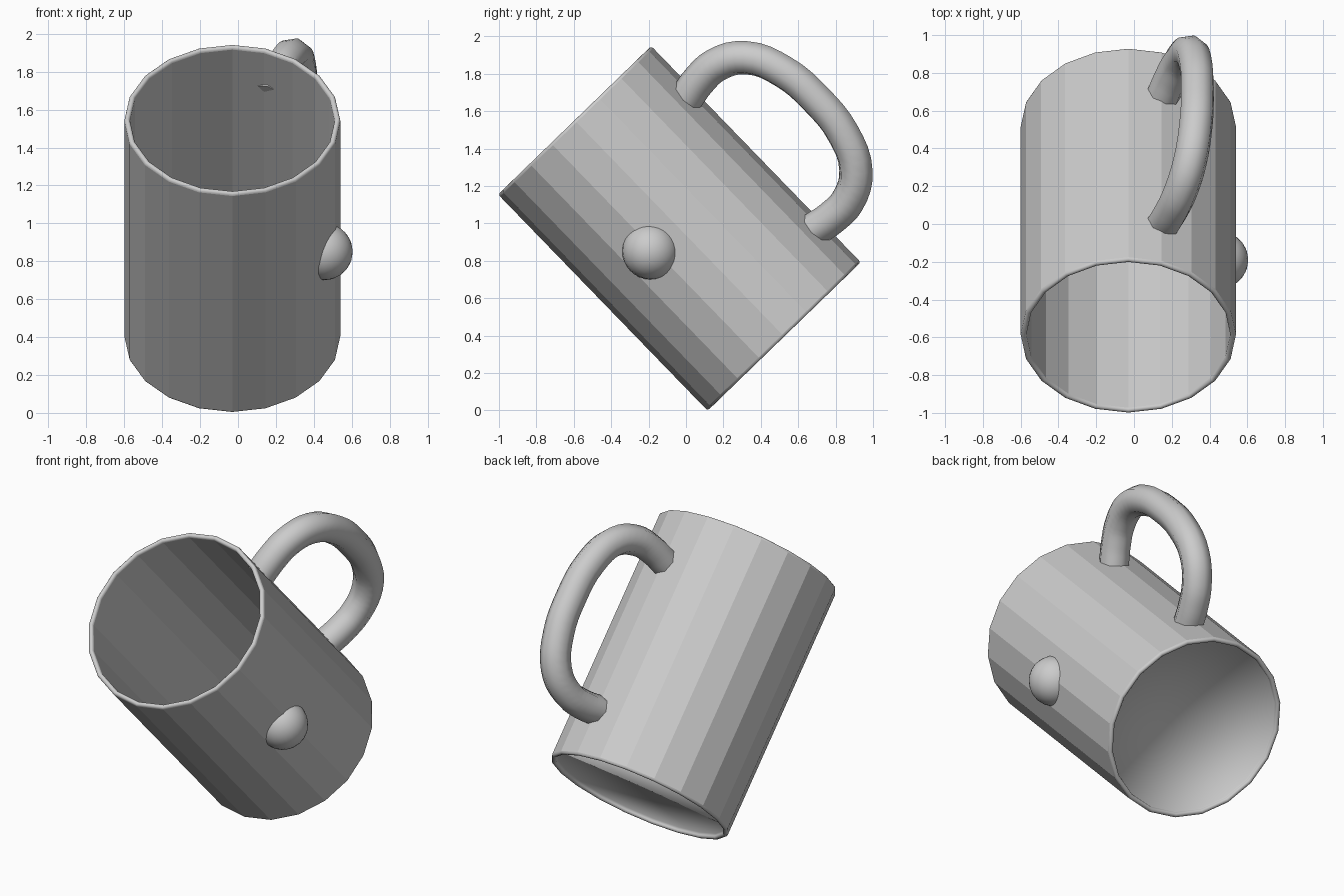
import bpy, bmesh, math
from mathutils import Matrix, Vector

if "Cube" in bpy.data.objects:
    bpy.data.objects.remove(bpy.data.objects["Cube"])

SIDES = 20
RADIUS, INNER, HEIGHT = 0.57, 0.54, 1.61
HANDLE_TURN = math.radians(20)
# Everything is built upright, then tipped towards the front
TILT = Matrix.Translation((-0.03, 0.525, 0.395)) @ Matrix.Rotation(math.radians(44.1), 4, 'X')

clay = bpy.data.materials.new("plain grey")
GREY = (0.6, 0.6, 0.6, 1)
clay.use_nodes = True
clay.diffuse_color = GREY
clay.node_tree.nodes["Principled BSDF"].inputs["Base Color"].default_value = GREY


def place(name, data, local=Matrix()):
    obj = bpy.data.objects.new(name, data)
    bpy.context.collection.objects.link(obj)
    data.materials.append(clay)
    obj.matrix_world = TILT @ local
    return obj


# Cup: one lathed profile with rounded lip and foot, and a recessed base
def lip(z, sign):
    mid, half = (RADIUS + INNER) / 2, (RADIUS - INNER) / 2
    return [(mid + half * math.cos(a), z + sign * half * math.sin(a))
            for a in [math.pi * i / 6 for i in range(7)]]


foot = lip(0.015, -1)[::-1]
profile = [(0, 0.03), (INNER, 0.03)] + foot + lip(HEIGHT - 0.015, 1) + [(INNER, 0.07), (0, 0.07)]
bm = bmesh.new()
verts = [bm.verts.new((r, 0, z)) for r, z in profile]
edges = [bm.edges.new(pair) for pair in zip(verts, verts[1:])]
bmesh.ops.spin(bm, geom=verts + edges, axis=(0, 0, 1), cent=(0, 0, 0),
               angle=math.tau, steps=SIDES)
bmesh.ops.remove_doubles(bm, verts=bm.verts, dist=0.0005)
bmesh.ops.recalc_face_normals(bm, faces=bm.faces)
for f in bm.faces:
    tall = max(v.co.z for v in f.verts) - min(v.co.z for v in f.verts)
    f.smooth = tall < 1
mesh = bpy.data.meshes.new("cup")
bm.to_mesh(mesh)
bm.free()
place("cup", mesh)

# Handle: round tube along a D-shaped path, mirrored about its middle
half_path = [(0.49, 0.545), (0.51, 0.66), (0.505, 0.80), (0.42, 0.95), (0.23, 1.045)]
path = half_path + [(0, 1.07)] + [(-s, r) for s, r in reversed(half_path)]
curve = bpy.data.curves.new("handle_path", 'CURVE')
curve.dimensions = '3D'
curve.bevel_depth = 0.092
curve.bevel_resolution = 2
curve.resolution_u = 4
curve.use_fill_caps = True
spline = curve.splines.new('BEZIER')
spline.bezier_points.add(len(path) - 1)
for p, (s, r) in zip(spline.bezier_points, path):
    p.co = (0, r, 0.79 + s)
    p.handle_left_type = p.handle_right_type = 'AUTO'
place("handle", curve, Matrix.Rotation(-HANDLE_TURN, 4, 'Z'))

# Round stud on the left side
bm = bmesh.new()
bmesh.ops.create_uvsphere(bm, u_segments=24, v_segments=16, radius=0.15)
for f in bm.faces:
    f.smooth = True
mesh = bpy.data.meshes.new("side_stud")
bm.to_mesh(mesh)
bm.free()
place("side_stud", mesh, Matrix.Translation((0.485, -0.197, 0.825)))
